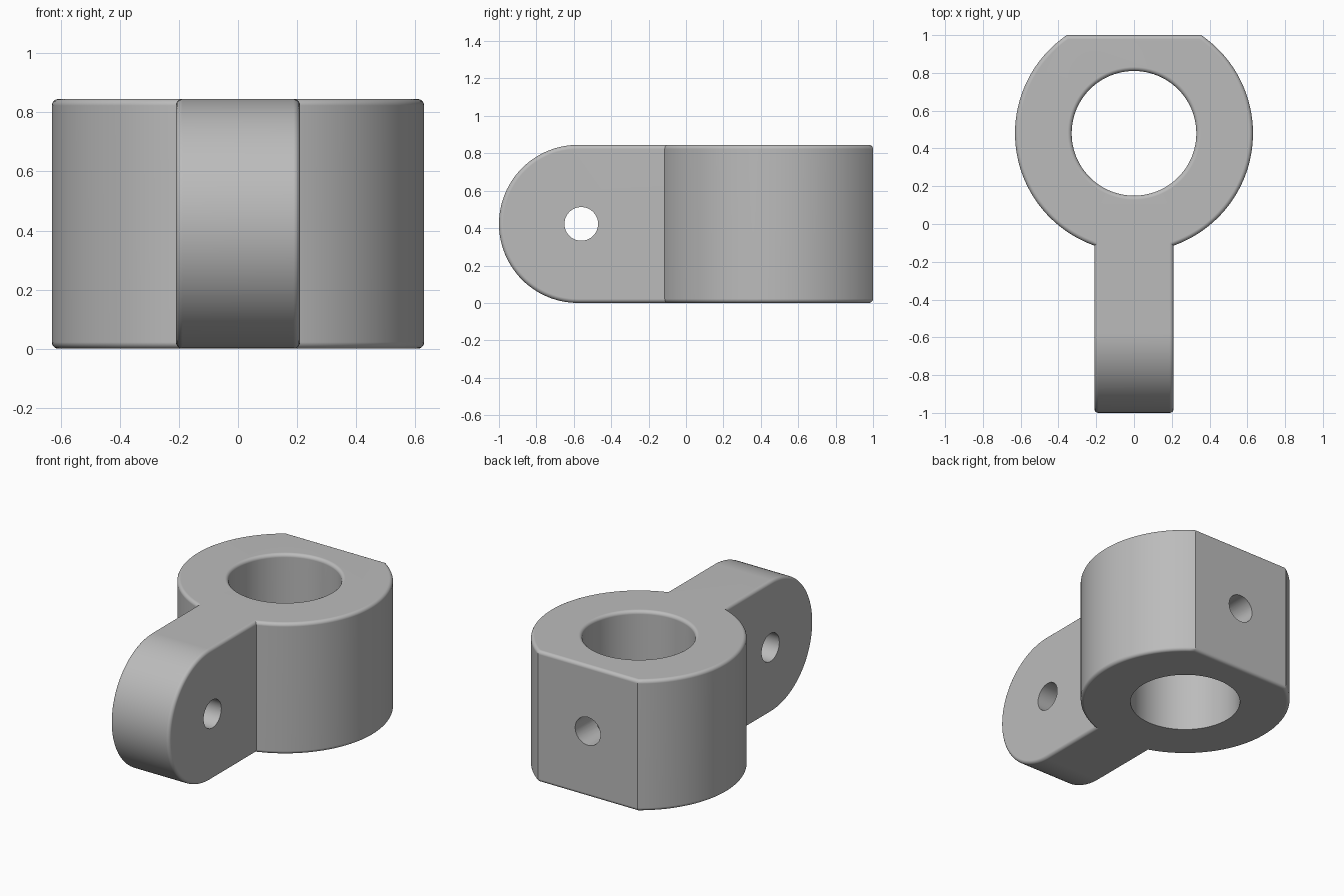
import bpy, bmesh, math

HEIGHT, FILLET = 0.845, 0.022
MID = HEIGHT / 2
CENTRE_Y, OUTER_R, BORE_R = 0.48, 0.63, 0.33
LUG_HALF, HOLE_R = 0.21, 0.09

cube = bpy.data.objects.get("Cube")
if cube:
    bpy.data.objects.remove(cube, do_unlink=True)

steel = bpy.data.materials.new("satin grey")
steel.use_nodes = True
grey = (0.5, 0.5, 0.5, 1)
steel.diffuse_color = grey
steel.node_tree.nodes["Principled BSDF"].inputs["Base Color"].default_value = grey


def loft(name, outline, levels, place):
    """Stack outline(inset) at each (inset, depth) level and cap both ends."""
    bm = bmesh.new()
    rings = [[bm.verts.new(place(u, v, depth)) for u, v in outline(inset)]
             for inset, depth in levels]
    for low, high in zip(rings, rings[1:]):
        for i in range(len(low)):
            bm.faces.new((low[i - 1], low[i], high[i], high[i - 1]))
    bm.faces.new(rings[0])
    bm.faces.new(rings[-1])
    bmesh.ops.recalc_face_normals(bm, faces=bm.faces)
    mesh = bpy.data.meshes.new(name)
    bm.to_mesh(mesh)
    bm.free()
    mesh.materials.append(steel)
    obj = bpy.data.objects.new(name, mesh)
    bpy.context.collection.objects.link(obj)
    return obj


def arc(radius, start, end, count, cu=0, cv=0):
    angles = [start + (end - start) * i / count for i in range(count + 1)]
    return [(cu + radius * math.cos(a), cv + radius * math.sin(a)) for a in angles]


def rounded_levels(low, high, steps=5):
    """Levels of a slab whose two rims are filleted."""
    turn = [i / steps * math.pi / 2 for i in range(steps + 1)]
    rim = [(FILLET * (1 - math.sin(a)), FILLET * (1 - math.cos(a))) for a in turn]
    return [(o, low + d) for o, d in rim] + [(o, high - d) for o, d in reversed(rim)]


def collar_outline(inset):
    # Round collar with a flat cut across the back
    radius = OUTER_R - inset
    half = math.acos((1 - CENTRE_Y - inset) / radius)
    return arc(radius, math.pi / 2 + half, math.pi * 2.5 - half, 112, 0, CENTRE_Y)


def lug_outline(inset):
    # Tongue with a half-round front end, seen from the side
    nose = arc(MID - inset, math.pi / 2, math.pi * 1.5, 56, MID - 1, MID)
    return nose + [(0.1, inset), (0.1, HEIGHT - inset)]


def circle(radius, count, cu, cv):
    return lambda inset: arc(radius - inset, 0, math.tau, count, cu, cv)[:-1]


def upright(u, v, d):
    return (u, v, d)


def sideways(u, v, d):
    return (d, u, v)


def lengthways(u, v, d):
    return (u, d, v)


body = loft("lug_collar", collar_outline, rounded_levels(0, HEIGHT), upright)
lug = loft("lug", lug_outline, rounded_levels(-LUG_HALF, LUG_HALF), sideways)

# Bore cutter, flared at the top for the rounded rim
flare = [(-FILLET * (1 - math.cos(a)), HEIGHT - FILLET + FILLET * math.sin(a))
         for a in (i * math.pi / 10 for i in range(6))]
bore = loft("bore_cutter", circle(BORE_R, 96, 0, CENTRE_Y),
            [(0, -0.1)] + flare + [(-FILLET, HEIGHT + 0.1)], upright)

# Cross hole through the lug and set-screw hole from the flat into the bore
pin = loft("pin_cutter", circle(HOLE_R, 40, -0.56, MID), [(0, -0.4), (0, 0.4)], sideways)
screw = loft("screw_cutter", circle(HOLE_R, 40, 0, MID),
             [(0, CENTRE_Y), (0, 1.1)], lengthways)

bpy.ops.object.select_all(action='DESELECT')
bpy.context.view_layer.objects.active = body
body.select_set(True)
for tool, operation in ((lug, 'UNION'), (bore, 'DIFFERENCE'),
                        (pin, 'DIFFERENCE'), (screw, 'DIFFERENCE')):
    mod = body.modifiers.new(tool.name, 'BOOLEAN')
    mod.operation, mod.solver, mod.object = operation, 'EXACT', tool
    bpy.ops.object.modifier_apply(modifier=mod.name)
    bpy.data.objects.remove(tool, do_unlink=True)

bpy.ops.object.shade_smooth_by_angle(angle=math.radians(30))
weighted = body.modifiers.new("clean_shading", 'WEIGHTED_NORMAL')
weighted.keep_sharp = True
